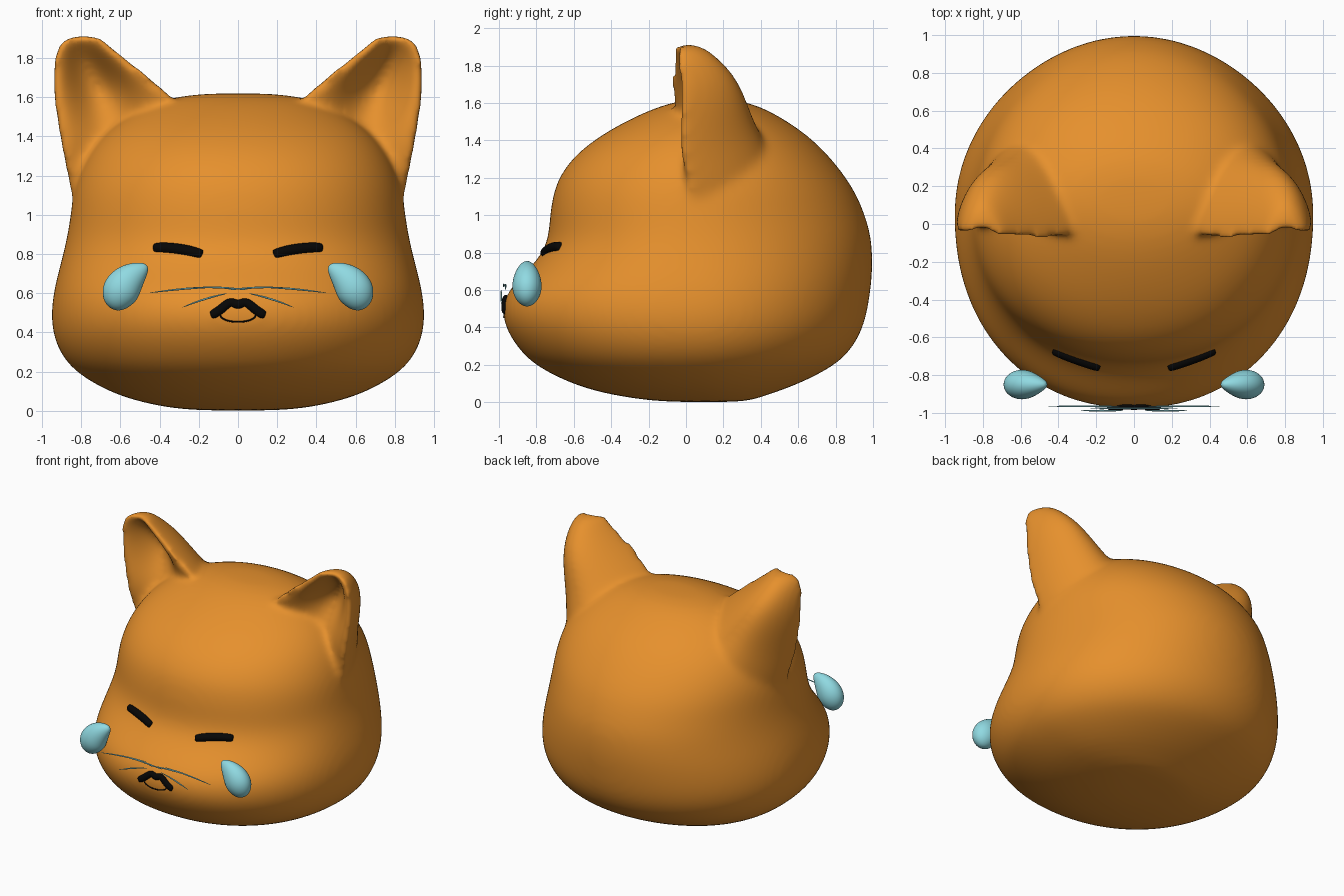
import bpy, bmesh, math
from mathutils import Vector
from mathutils.bvhtree import BVHTree

if "Cube" in bpy.data.objects:
    bpy.data.objects.remove(bpy.data.objects["Cube"])


def material(name, col):
    m = bpy.data.materials.new(name)
    m.diffuse_color = (*col, 1)
    m.use_nodes = True
    m.node_tree.nodes["Principled BSDF"].inputs["Base Color"].default_value = m.diffuse_color
    return m


ORANGE = material("orange fur", (0.79, 0.28, 0.026))
BLACK = material("black", (0.002, 0.002, 0.002))
BLUE = material("tear blue", (0.28, 0.70, 0.76))


def loft(bm, rings):
    """Skin a list of closed rings and cap both ends."""
    vs = [[bm.verts.new(p) for p in r] for r in rings]
    n = len(rings[0])
    for a, b in zip(vs, vs[1:]):
        for i in range(n):
            j = (i + 1) % n
            bm.faces.new((a[i], a[j], b[j], b[i]))
    bm.faces.new(vs[0][::-1])
    bm.faces.new(vs[-1])


def finish(bm, name, mat, subdiv=2):
    bmesh.ops.recalc_face_normals(bm, faces=bm.faces)
    me = bpy.data.meshes.new(name)
    bm.to_mesh(me)
    bm.free()
    me.materials.append(mat)
    me.polygons.foreach_set("use_smooth", [True] * len(me.polygons))
    ob = bpy.data.objects.new(name, me)
    bpy.context.collection.objects.link(ob)
    s = ob.modifiers.new("subdivide", 'SUBSURF')
    s.levels = s.render_levels = subdiv
    return ob


def tube(name, path, radii, mat, squash=1.0, sides=10, subdiv=1):
    """Round tube along a path in the xz plane, with y depth squashed."""
    pts = [Vector(p) for p in path]
    rings = []
    for i, p in enumerate(pts):
        d = pts[min(i + 1, len(pts) - 1)] - pts[max(i - 1, 0)]
        side = d.cross(Vector((0, 1, 0))).normalized()
        up = side.cross(d).normalized()
        rings.append([p + side * radii[i] * math.cos(t) + up * radii[i] * squash * math.sin(t)
                      for t in (2 * math.pi * k / sides for k in range(sides))])
    bm = bmesh.new()
    loft(bm, rings)
    return finish(bm, name, mat, subdiv)


# Head: horizontal sections (z, half width, front y, back y, centre y, front exponent)
SECTIONS = [
    (0.00, 0.22, -0.10, 0.30, 0.12, 2), (0.02, 0.38, -0.28, 0.38, 0.10, 2),
    (0.05, 0.52, -0.45, 0.47, 0.08, 2.1), (0.10, 0.67, -0.62, 0.61, 0.06, 2.1),
    (0.20, 0.84, -0.82, 0.81, 0.05, 2.15), (0.30, 0.915, -0.91, 0.90, 0.05, 2.15),
    (0.40, 0.95, -0.97, 0.95, 0.05, 2.15), (0.50, 0.957, -0.99, 0.975, 0.05, 2.15),
    (0.60, 0.945, -0.955, 0.99, 0.05, 2.15), (0.70, 0.922, -0.855, 1.00, 0.05, 2.15),
    (0.80, 0.895, -0.765, 1.00, 0.05, 2.15), (0.90, 0.872, -0.735, 0.99, 0.05, 2.1),
    (1.00, 0.857, -0.73, 0.96, 0.05, 2.1), (1.10, 0.845, -0.715, 0.92, 0.06, 2.1),
    (1.20, 0.82, -0.685, 0.86, 0.08, 2.1), (1.32, 0.765, -0.60, 0.765, 0.10, 2.1),
    (1.43, 0.67, -0.455, 0.65, 0.11, 2.1), (1.52, 0.54, -0.29, 0.515, 0.12, 2),
    (1.58, 0.41, -0.15, 0.40, 0.12, 2), (1.61, 0.27, -0.04, 0.30, 0.12, 2),
    (1.62, 0.12, 0.05, 0.20, 0.12, 2)]


def section(z, w, f, b, c, n, count=40):
    ring = []
    for k in range(count):
        t = 2 * math.pi * k / count
        co, si = math.cos(t), math.sin(t)
        e = n if si < 0 else 2
        x = math.copysign(abs(co) ** (2 / e), co) * w
        y = abs(si) ** (2 / e)
        ring.append((x, c + (y * (b - c) if si > 0 else y * (f - c)), z))
    return ring


# Ears: inner rim x,z / outer rim x,z / inner y, outer y / back depth, hollow depth
EAR = [
    (0.20, 1.42, 0.78, 0.85, 0.02, 0.06, 0.46, 0.00),
    (0.28, 1.55, 0.855, 1.10, -0.04, 0.03, 0.46, 0.01),
    (0.37, 1.635, 0.90, 1.33, -0.075, -0.04, 0.43, 0.14),
    (0.465, 1.715, 0.935, 1.53, -0.08, -0.03, 0.38, 0.22),
    (0.575, 1.80, 0.95, 1.69, -0.075, -0.03, 0.32, 0.18),
    (0.665, 1.875, 0.94, 1.82, -0.075, -0.045, 0.23, 0.09),
    (0.72, 1.925, 0.895, 1.915, -0.07, -0.05, 0.13, 0.01)]


def ear_ring(s, ax, az, bx, bz, ya, yb, depth, hollow, n=14):
    a, b = Vector((s * ax, ya, az)), Vector((s * bx, yb, bz))
    ring = []
    for k in range(2 * n):
        u = (1 - math.cos(math.pi * k / n)) / 2
        h = abs(math.sin(math.pi * u))
        off = depth * h ** 0.55 if k < n else hollow * h ** 2.6
        ring.append(a.lerp(b, u) + Vector((0, off, 0)))
    return ring


bm = bmesh.new()
loft(bm, [section(*s) for s in SECTIONS])
for s in (1, -1):
    loft(bm, [ear_ring(s, *r) for r in EAR])
head = finish(bm, "head", ORANGE)
# Fuse ears into the skull and soften the join
rm = head.modifiers.new("fuse", 'REMESH')
rm.mode = 'VOXEL'
rm.voxel_size = 0.019
rm.use_smooth_shade = True
sm = head.modifiers.new("soften", 'SMOOTH')
sm.factor, sm.iterations = 0.5, 18

bpy.context.view_layer.update()
tree = BVHTree.FromObject(head, bpy.context.evaluated_depsgraph_get())


def on_face(x, z, lift=0.0):
    hit = tree.ray_cast(Vector((x, -3, z)), Vector((0, 1, 0)))[0]
    return (x, (hit.y if hit else -0.9) - lift, z)


for s, side in ((1, "right"), (-1, "left")):
    # Closed eye
    eye = [(0.18, 0.797), (0.19, 0.799), (0.25, 0.816), (0.32, 0.827),
           (0.38, 0.832), (0.42, 0.831), (0.43, 0.83)]
    tube(side + "_closed_eye", [on_face(s * x, z, -0.004) for x, z in eye],
         [0.022, 0.028, 0.030, 0.030, 0.029, 0.027, 0.020], BLACK)
    # Tear drop
    tear = [(0.462, 0.738, 0.012), (0.48, 0.728, 0.036), (0.525, 0.70, 0.070),
            (0.572, 0.655, 0.096), (0.602, 0.61, 0.101), (0.612, 0.565, 0.086),
            (0.617, 0.53, 0.056), (0.619, 0.512, 0.018)]
    tube(side + "_tear", [(s * x, -0.85, z) for x, z, r in tear],
         [r for x, z, r in tear], BLUE, 0.83, 12, 2)
    # Whiskers
    for i, (x0, z0, x1, z1, y) in enumerate(((0.07, 0.632, 0.46, 0.60, -0.965),
                                             (-0.06, 0.615, 0.24, 0.628, -0.975),
                                             (0.05, 0.60, 0.29, 0.525, -0.988))):
        path = [(s * (x0 + (x1 - x0) * t), y, z0 + (z1 - z0) * t + 0.03 * t * (1 - t))
                for t in (0, 0.25, 0.5, 0.75, 1)]
        tube(f"{side}_whisker_{i + 1}", path, [0.002, 0.005, 0.006, 0.005, 0.001], BLUE, 1, 6)

# Upper lip, two lobes with a notch between
half = [(0.14, 0.487), (0.13, 0.49), (0.10, 0.507), (0.07, 0.532), (0.045, 0.553), (0.025, 0.552)]
lip = [(-x, z) for x, z in half] + [(0, 0.538)] + half[::-1]
tube("upper_lip", [on_face(x, z, 0.0) for x, z in lip],
     [0.016] + [0.025] * 11 + [0.016], BLACK, 0.8)
# Lower lip line
low = [(0.09 * math.sin(a), 0.488 - 0.035 * math.cos(a)) for a in
       (math.pi * k / 16 for k in range(-8, 9))]
tube("lower_lip", [on_face(x, z, 0.001) for x, z in low], [0.005] * 17, BLACK, 1, 6)
